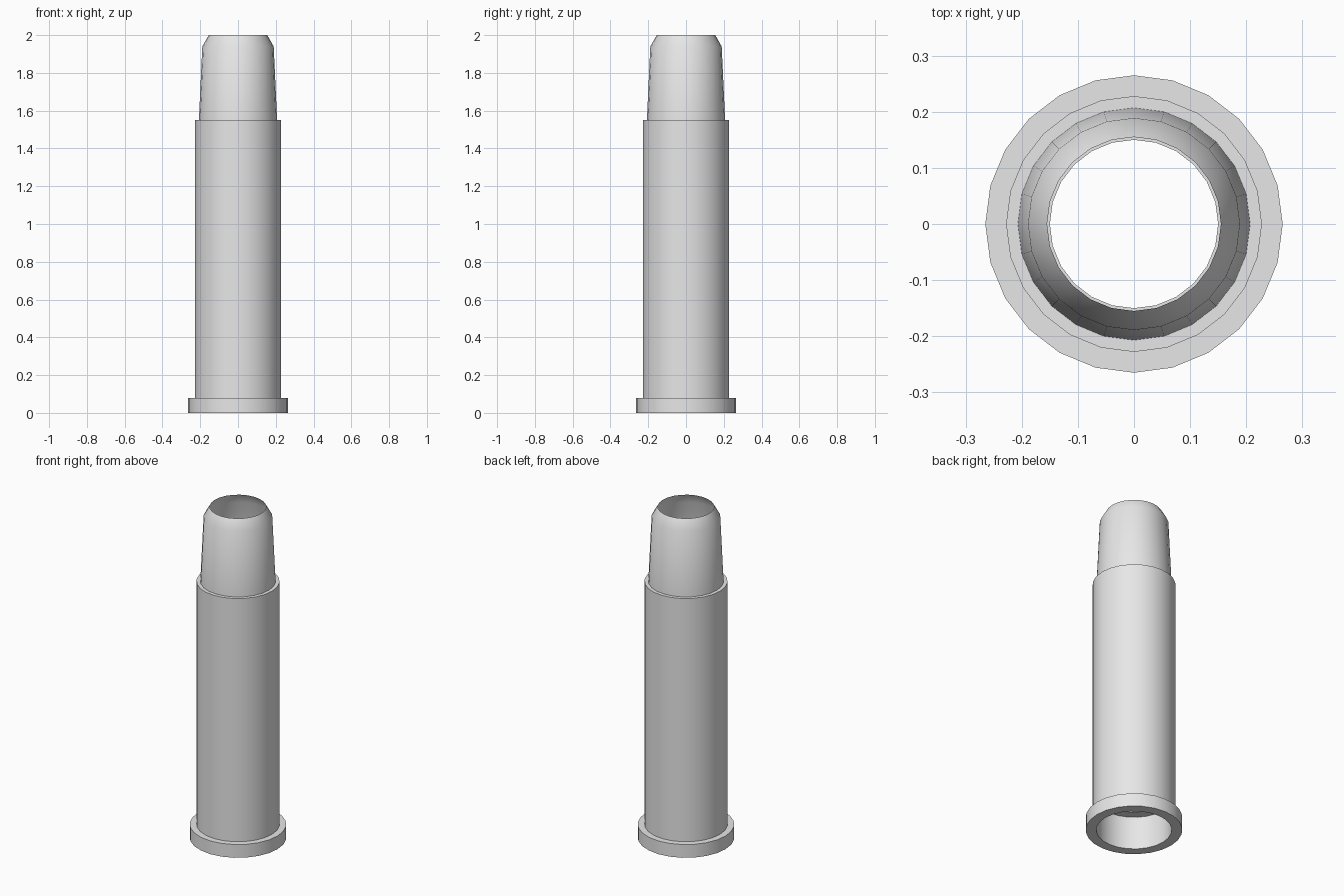
import bpy, bmesh
from math import radians, cos, sin, tau

cube = bpy.data.objects.get("Cube")
if cube:
    bpy.data.objects.remove(cube, do_unlink=True)

SIDES = 24

grey = bpy.data.materials.new("light_grey")
grey.use_nodes = True
grey.diffuse_color = (0.8, 0.8, 0.8, 1)
grey.node_tree.nodes["Principled BSDF"].inputs["Base Color"].default_value = (0.8, 0.8, 0.8, 1)


def lathe(name, profile, closed):
    """Revolve (radius, height) points around z, joining the ends if closed."""
    bm = bmesh.new()
    rings = [[bm.verts.new((r * cos(tau * i / SIDES), r * sin(tau * i / SIDES), z))
              for i in range(SIDES)] for r, z in profile]
    pairs = list(zip(rings, rings[1:]))
    if closed:
        pairs.append((rings[-1], rings[0]))
    for low, high in pairs:
        for i in range(SIDES):
            j = (i + 1) % SIDES
            bm.faces.new((low[i], low[j], high[j], high[i]))
    if closed:
        bmesh.ops.recalc_face_normals(bm, faces=bm.faces[:])
    mesh = bpy.data.meshes.new(name)
    bm.to_mesh(mesh)
    bm.free()
    mesh.materials.append(grey)
    obj = bpy.data.objects.new(name, mesh)
    bpy.context.collection.objects.link(obj)
    bpy.ops.object.select_all(action="DESELECT")
    obj.select_set(True)
    bpy.context.view_layer.objects.active = obj
    bpy.ops.object.shade_smooth_by_angle(angle=radians(35))
    return obj


# Hollow casing: base flange, straight wall and an inner ledge
bore, wall, flange, ledge = 0.207, 0.228, 0.265, 0.15
lathe("casing", [
    (bore, 0), (flange, 0), (flange, 0.08), (wall, 0.08),
    (wall, 1.55), (bore, 1.55), (bore, 0.26),
    (ledge, 0.26), (ledge, 0.2), (bore, 0.2),
], closed=True)

# Thin tapered nose, open at the top
lathe("nose", [(bore, 1.55), (0.189, 1.94), (0.155, 2.0)], closed=False)
